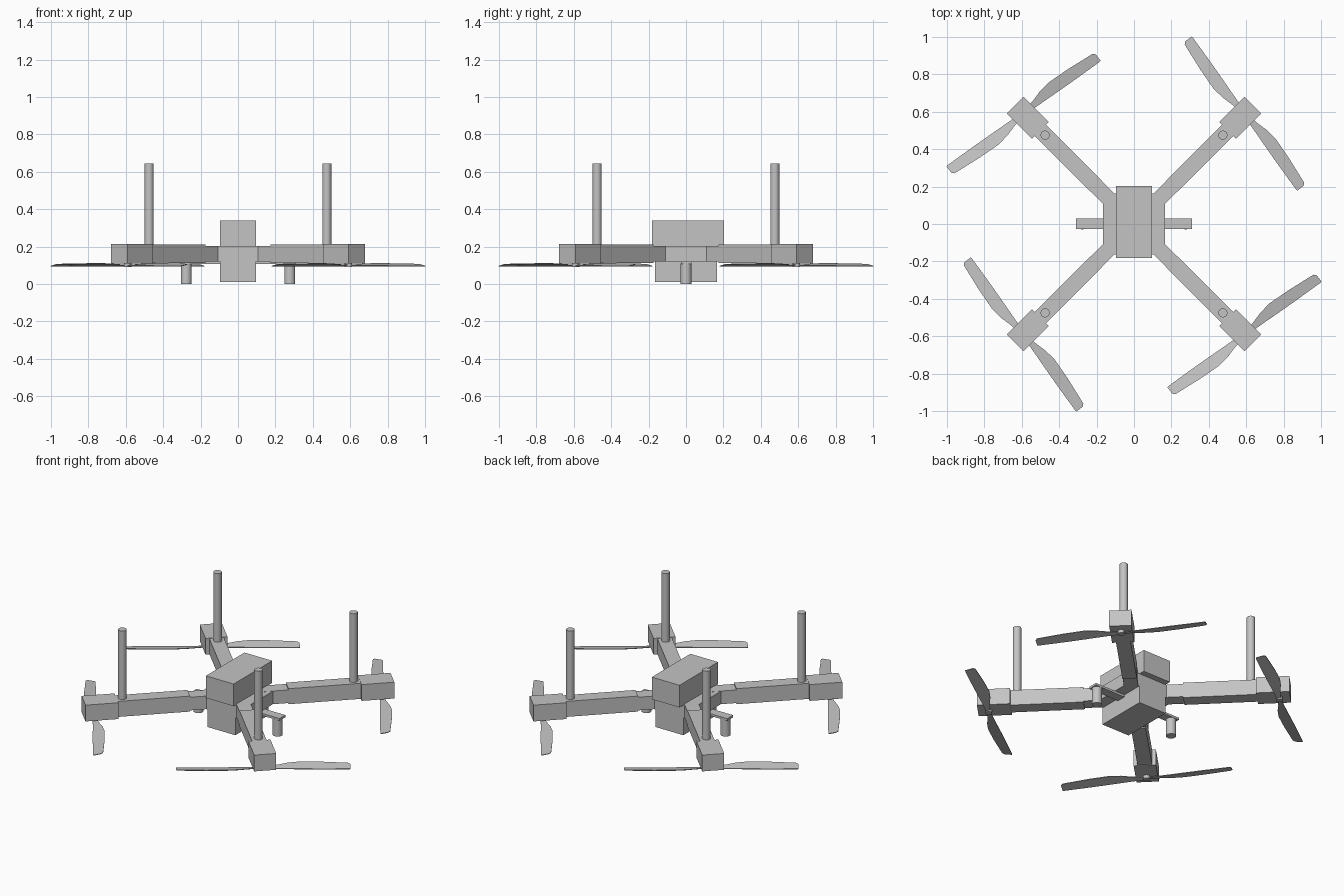
import bpy, bmesh, math
from mathutils import Matrix, Vector

cube = bpy.data.objects.get("Cube")
if cube:
    bpy.data.objects.remove(cube, do_unlink=True)

grey = bpy.data.materials.new("plain_grey")
grey.use_nodes = True
grey.diffuse_color = (0.55, 0.55, 0.55, 1)
grey.node_tree.nodes["Principled BSDF"].inputs["Base Color"].default_value = (0.55, 0.55, 0.55, 1)


def finish(name, bm, matrix=Matrix()):
    bmesh.ops.transform(bm, matrix=matrix, verts=bm.verts)
    bmesh.ops.recalc_face_normals(bm, faces=bm.faces)
    mesh = bpy.data.meshes.new(name)
    bm.to_mesh(mesh)
    bm.free()
    mesh.materials.append(grey)
    obj = bpy.data.objects.new(name, mesh)
    bpy.context.collection.objects.link(obj)
    return obj


def box(name, x, y, z, matrix=Matrix()):
    """Box from (min, max) ranges."""
    bm = bmesh.new()
    bmesh.ops.create_cube(bm, size=1)
    for v in bm.verts:
        v.co = Vector([(r[0] + r[1]) / 2 + c * (r[1] - r[0]) for c, r in zip(v.co, (x, y, z))])
    return finish(name, bm, matrix)


def cylinder(name, x, y, z, radius, matrix=Matrix()):
    bm = bmesh.new()
    bmesh.ops.create_cone(bm, cap_ends=True, segments=32, radius1=radius,
                          radius2=radius, depth=z[1] - z[0])
    for f in bm.faces:
        f.smooth = len(f.verts) == 4
    for e in bm.edges:
        e.smooth = all(f.smooth for f in e.link_faces)
    bmesh.ops.translate(bm, verts=bm.verts, vec=(x, y, sum(z) / 2))
    return finish(name, bm, matrix)


# Blade stations: distance from hub, trailing edge, leading edge
STATIONS = [(0.01, -0.012, 0.012), (0.08, -0.012, 0.024), (0.14, -0.014, 0.042),
            (0.21, -0.017, 0.052), (0.33, -0.021, 0.047), (0.487, -0.024, 0.033),
            (0.499, -0.023, 0.02)]


def blade(name, matrix):
    """Thin pitched blade, leading edge raised."""
    bm = bmesh.new()
    rings = []
    for u, trail, lead in STATIONS:
        rings.append([bm.verts.new((u, v, 0.099 + 0.2 * v + dz))
                      for v, dz in ((trail, -0.002), (lead, -0.002), (lead, 0.002), (trail, 0.002))])
    for a, b in zip(rings, rings[1:]):
        for i in range(4):
            j = (i + 1) % 4
            bm.faces.new((a[i], a[j], b[j], b[i]))
    bm.faces.new(rings[0])
    bm.faces.new(rings[-1])
    return finish(name, bm, matrix)


# Body
box("top_battery", (-0.097, 0.097), (-0.182, 0.203), (0.2, 0.34))
box("lower_box", (-0.097, 0.097), (-0.165, 0.165), (0.01, 0.2))
box("centre_hub", (-0.167, 0.167), (-0.164, 0.164), (0.12, 0.202))

# Side feet on flat brackets
for side, s in (("left", 1), ("right", -1)):
    box(side + "_foot_bracket", sorted((s * 0.09, s * 0.31)), (-0.028, 0.03), (0.106, 0.12))
    cylinder(side + "_foot", s * 0.277, 0, (0, 0.11), 0.029)

# Four arms, each a quarter turn from the last
corners = ["back_left", "back_right", "front_right", "front_left"]
for k, name in enumerate(corners):
    turn = Matrix.Rotation(math.radians(45 + 90 * k), 4, "Z")
    box(name + "_inner_arm", (0.1, 0.3), (-0.041, 0.041), (0.12, 0.203), turn)
    box(name + "_outer_arm", (0.286, 0.72), (-0.042, 0.042), (0.113, 0.211), turn)
    box(name + "_motor_block", (0.707, 0.898), (-0.064, 0.064), (0.11, 0.213), turn)
    cylinder(name + "_mast", 0.672, 0, (0.2, 0.645), 0.024, turn)
    cylinder(name + "_propeller_hub", 0.835, 0, (0.09, 0.112), 0.02, turn)
    for b in range(2):
        place = turn @ Matrix.Translation((0.835, 0, 0)) @ Matrix.Rotation(
            math.radians(82 + 180 * b), 4, "Z")
        blade(f"{name}_propeller_blade_{b + 1}", place)
